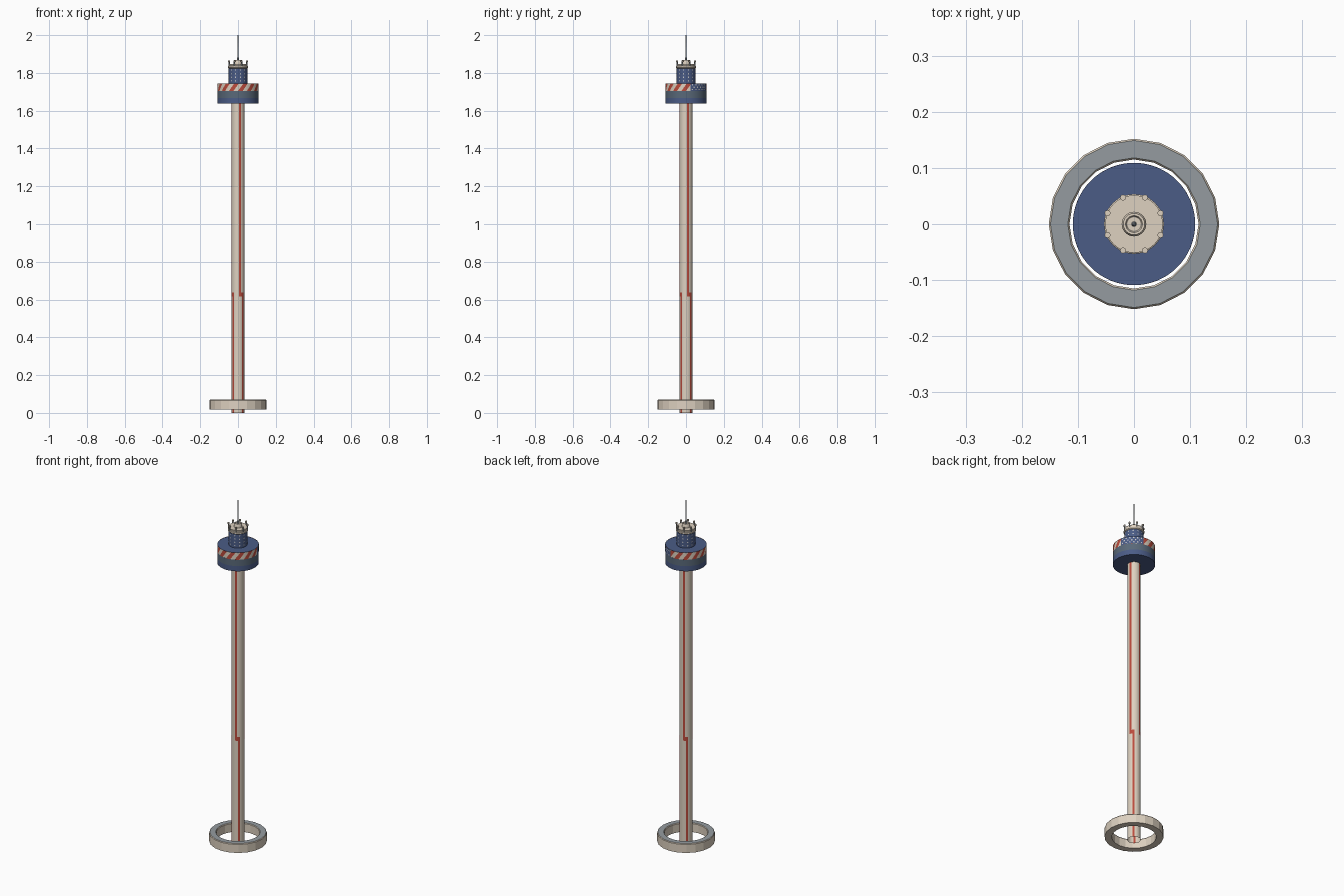
import bpy, math
from mathutils import Matrix

if "Cube" in bpy.data.objects:
    bpy.data.objects.remove(bpy.data.objects["Cube"])

def mat(name, c):
    m = bpy.data.materials.new(name)
    m.diffuse_color = (*c, 1)
    m.use_nodes = True
    m.node_tree.nodes["Principled BSDF"].inputs["Base Color"].default_value = m.diffuse_color
    return m

CREAM = mat("cream", (.73, .64, .53))
RED = mat("red", (.5, .07, .045))
BLUE = mat("blue", (.07, .107, .24))
SLATE = mat("slate", (.10, .14, .19))
GREY = mat("grey", (.30, .33, .35))
WHITE = mat("white", (.85, .85, .85))

def add(name, verts, faces, mats, idx=None, angle=40):
    me = bpy.data.meshes.new(name)
    me.from_pydata(verts, [], faces)
    for m in mats:
        me.materials.append(m)
    if idx:
        me.polygons.foreach_set("material_index", idx)
    ob = bpy.data.objects.new(name, me)
    bpy.context.collection.objects.link(ob)
    if angle:
        bpy.ops.object.select_all(action='DESELECT')
        ob.select_set(True)
        bpy.context.view_layer.objects.active = ob
        bpy.ops.object.shade_smooth_by_angle(angle=math.radians(angle))
    return ob

def lathe(name, prof, n, mats, pick=None, closed=False, shear=0, angle=40, centre=(0, 0)):
    """Spin (r, z) profile; pick(row, seg) gives the material; shear twists each row."""
    verts, faces, idx = [], [], []
    for j, (r, z) in enumerate(prof):
        for i in range(n):
            a = 2 * math.pi * (i + shear * j) / n - math.pi / 2
            verts.append((centre[0] + r * math.cos(a), centre[1] + r * math.sin(a), z))
    rows = len(prof) if closed else len(prof) - 1
    for j in range(rows):
        k = (j + 1) % len(prof)
        for i in range(n):
            i2 = (i + 1) % n
            faces.append((j*n + i, j*n + i2, k*n + i2, k*n + i))
            idx.append(pick(j, i) if pick else 0)
    if not closed:
        for j, flip in ((0, True), (len(prof) - 1, False)):
            if prof[j][0] > 0 and name not in OPEN:
                f = [j*n + i for i in range(n)]
                faces.append(f[::-1] if flip else f)
                idx.append(pick(0 if flip else rows - 1, 0) if pick else 0)
    return add(name, verts, faces, mats, idx, angle)

OPEN = {"shaft", "striped_band"}

def dots(name, places, size, sides=5):
    """Small white flat markers set on a cylinder: places are (azimuth deg, z, radius)."""
    verts, faces = [], []
    for az, z, r in places:
        rot = Matrix.Rotation(math.radians(az), 3, 'Z')
        b = len(verts)
        for k in range(sides):
            t = 2 * math.pi * k / sides + math.pi / 2
            p = rot @ Matrix.Identity(3).col[0] * r
            q = rot @ Matrix.Identity(3).col[1] * (size * math.cos(t))
            verts.append((p.x + q.x, p.y + q.y, z + size * math.sin(t)))
        faces.append(tuple(range(b, b + sides)))
    add(name, verts, faces, [WHITE], None, 0)

# base ring, low-poly with grey top
lathe("base_ring", [(.115, .017), (.152, .017), (.152, .066), (.149, .07), (.118, .07), (.115, .066)],
      20, [CREAM, GREY], lambda j, i: 1 if j == 3 else 0, closed=True, angle=15)

# shaft with four stepped red lines
def line(j, i):
    k = i % 10
    return int((j == 0 and k in (4, 5)) or (j == 1 and 1 <= k <= 5) or (j == 2 and k in (1, 2)))
lathe("shaft", [(.0345, 0), (.0345, .615), (.0345, .637), (.0345, 1.645)], 40, [CREAM, RED], line)

# drum: lower blue band, slate band, closed blue top
H = .109
lathe("drum", [(H, 1.637), (H, 1.667), (H, 1.704), (H - .001, 1.705), (H - .001, 1.742), (H, 1.744)],
      64, [BLUE, SLATE], lambda j, i: int(j == 1))

# slanted red and cream stripes round the drum
lathe("striped_band", [(H, 1.704), (H, 1.718), (H, 1.731), (H, 1.745)], 56, [CREAM, RED],
      lambda j, i: int(i % 4 < 2), shear=.8)

# blue panel with white marks on the back right
pv, pf = [], []
N = 12
for i in range(N + 1):
    a = math.radians(12 + 65 * i / N)
    for z in (1.704, 1.745):
        pv.append((.1098 * math.cos(a), .1098 * math.sin(a), z))
for i in range(N):
    pf.append((2*i, 2*i + 2, 2*i + 3, 2*i + 1))
add("marked_panel", pv, pf, [BLUE])
dots("panel_marks", [(18 + 10.5 * c + 5 * (r % 2), 1.712 + .0125 * r, .1106)
                     for c in range(6) for r in range(3) if not (c == 5 and r == 1)], .0045)

# upper tower with rows of marks
lathe("upper_tower", [(.049, 1.744), (.049, 1.825)], 32, [BLUE])
dots("tower_marks", [(15 + 30 * c, 1.758 + .019 * r, .0498) for c in range(12) for r in range(4)], .004)

# roof deck
lathe("roof_deck", [(.049, 1.824), (.0535, 1.828), (.0535, 1.836), (.050, 1.838), (.050, 1.845), (.0515, 1.848)],
      24, [CREAM], angle=30)

# eight posts with caps on the deck edge
for k in range(8):
    a = math.radians(22.5 + 45 * k)
    lathe(f"deck_post_{k+1}", [(.0035, 1.836), (.0035, 1.856), (.0055, 1.857), (.0055, 1.866)],
          8, [GREY, CREAM], lambda j, i: int(j > 1), centre=(.051 * math.cos(a), .051 * math.sin(a)))

# mast base and antenna
lathe("mast_base", [(.022, 1.847), (.022, 1.864), (.019, 1.869), (.015, 1.869), (.013, 1.865)], 24, [CREAM])
lathe("antenna", [(.005, 1.864), (.005, 1.88), (.0038, 1.882), (.0038, 1.935), (.002, 1.938), (.0016, 2.0)],
      8, [GREY])
